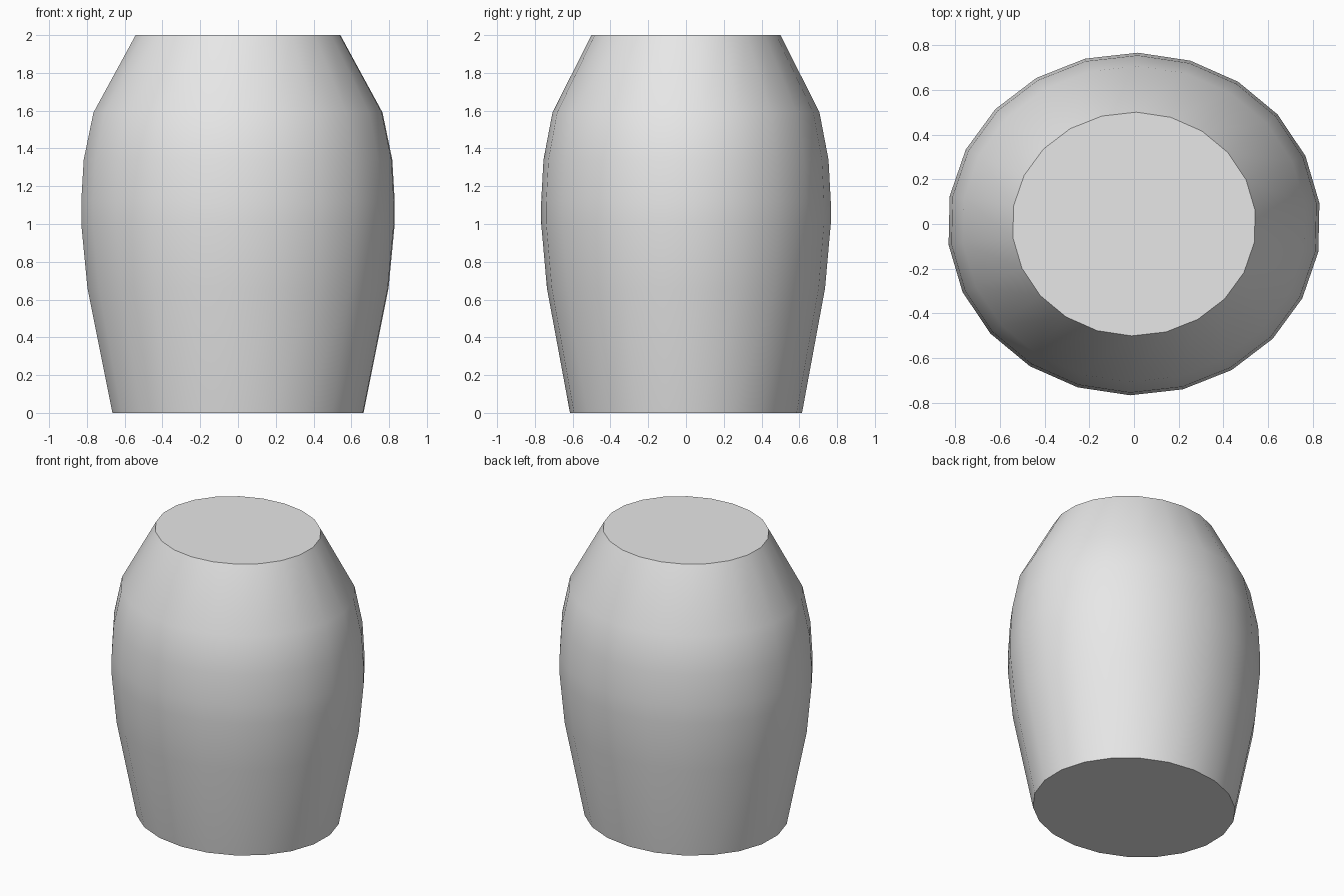
import bpy
import bmesh
from math import cos, sin, pi, radians

# Remove the default cube
cube = bpy.data.objects.get("Cube")
if cube:
    bpy.data.objects.remove(cube, do_unlink=True)

# Plain grey material
GREY = (0.8, 0.8, 0.8, 1.0)
mat = bpy.data.materials.new("plain_grey")
mat.use_nodes = True
mat.diffuse_color = GREY
mat.node_tree.nodes["Principled BSDF"].inputs["Base Color"].default_value = GREY

# Barrel profile: (half width, height), with an oval cross-section
PROFILE = [(0.67, 0.0), (0.803, 0.66), (0.836, 1.0), (0.836, 1.12),
           (0.823, 1.34), (0.771, 1.59), (0.546, 2.0)]
SIDES = 22
DEPTH_RATIO = 0.917
PHASE = radians(7)


def ring(bm, radius, z):
    angles = [PHASE + 2 * pi * i / SIDES for i in range(SIDES)]
    return [bm.verts.new((radius * cos(a), DEPTH_RATIO * radius * sin(a), z))
            for a in angles]


# Body: rings joined by walls, closed by flat caps
bm = bmesh.new()
rings = [ring(bm, r, z) for r, z in PROFILE]
for low, high in zip(rings, rings[1:]):
    for i in range(SIDES):
        j = (i + 1) % SIDES
        bm.faces.new((low[i], low[j], high[j], high[i]))
bm.faces.new(rings[0][::-1])
bm.faces.new(rings[-1])
bmesh.ops.recalc_face_normals(bm, faces=bm.faces)

mesh = bpy.data.meshes.new("barrel_body")
bm.to_mesh(mesh)
bm.free()
mesh.materials.append(mat)
body = bpy.data.objects.new("barrel_body", mesh)
bpy.context.collection.objects.link(body)

# Smooth walls, crisp cap rims
bpy.ops.object.select_all(action='DESELECT')
body.select_set(True)
bpy.context.view_layer.objects.active = body
bpy.ops.object.shade_smooth_by_angle(angle=radians(40))
